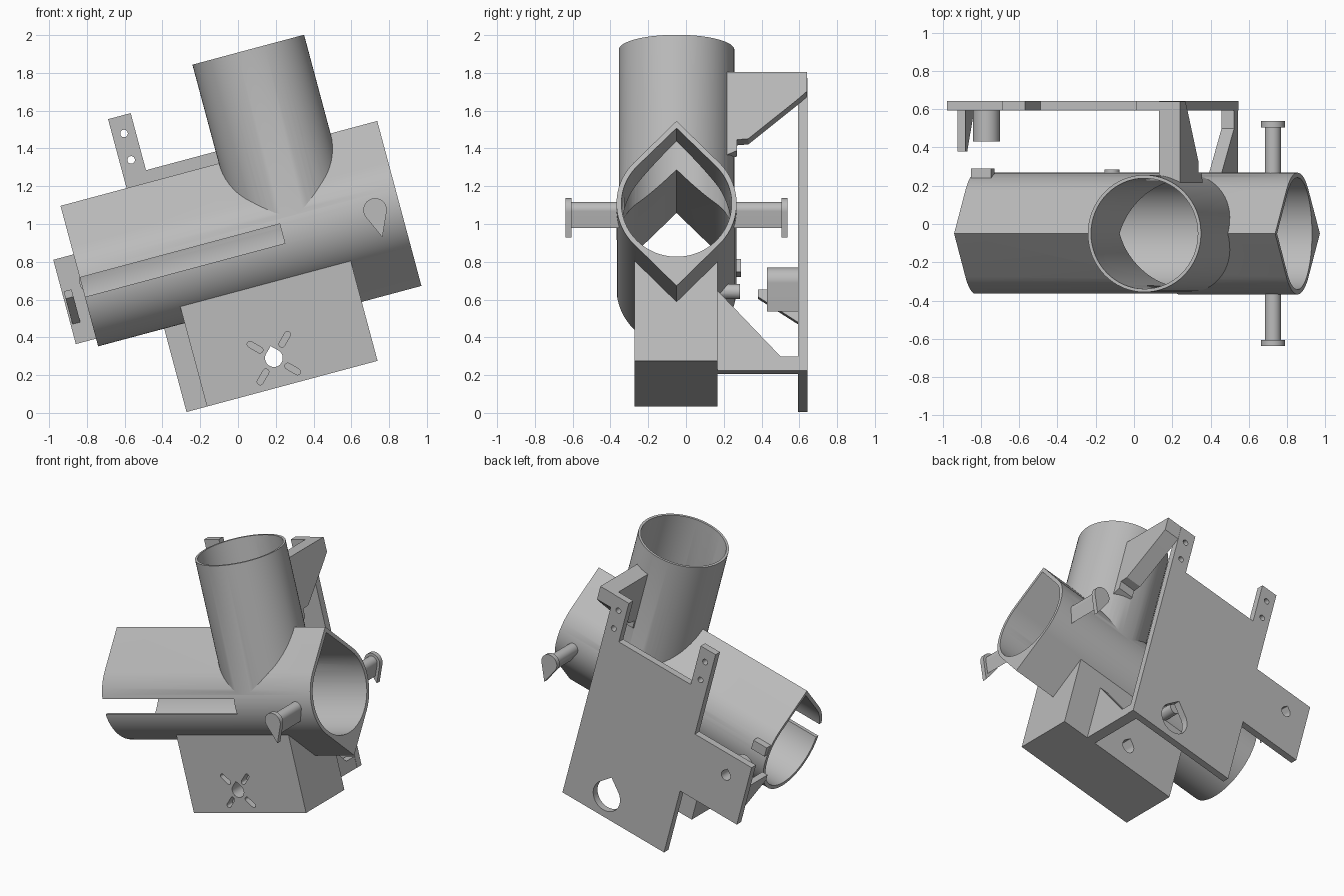
import bpy, bmesh, math
from mathutils import Matrix

cube = bpy.data.objects.get("Cube")
if cube:
    bpy.data.objects.remove(cube)

TILT = Matrix.Rotation(math.radians(-15), 4, 'Y')
CY, CZ = -0.05, 0.85          # main tube axis
R, BORE = 0.318, 0.292

grey = bpy.data.materials.new("plain grey")
grey.use_nodes = True
grey.diffuse_color = (0.5, 0.5, 0.5, 1)
grey.node_tree.nodes["Principled BSDF"].inputs["Base Color"].default_value = (0.5, 0.5, 0.5, 1)


def prism(name, pts, axis, lo, hi):
    """Extrude a 2D outline along axis 0 (y,z outline), 1 (x,z) or 2 (x,y)."""
    def place(p, d):
        c = list(p)
        c.insert(axis, d)
        return c
    bm = bmesh.new()
    a = [bm.verts.new(place(p, lo)) for p in pts]
    b = [bm.verts.new(place(p, hi)) for p in pts]
    bm.faces.new(a)
    bm.faces.new(b[::-1])
    for i in range(len(pts)):
        j = (i + 1) % len(pts)
        bm.faces.new((a[i], b[i], b[j], a[j]))
    bmesh.ops.recalc_face_normals(bm, faces=bm.faces)
    me = bpy.data.meshes.new(name)
    bm.to_mesh(me)
    bm.free()
    me.materials.append(grey)
    ob = bpy.data.objects.new(name, me)
    bpy.context.collection.objects.link(ob)
    return ob


def box(name, x, y, z):
    return prism(name, [(x[0], z[0]), (x[1], z[0]), (x[1], z[1]), (x[0], z[1])], 1, *y)


def circle(cx, cy, r, n=64):
    return [(cx + r * math.cos(math.tau * i / n), cy + r * math.sin(math.tau * i / n)) for i in range(n)]


def teardrop(cx, cy, r, tip, up=True, n=64):
    """Circle drawn out to a point at distance tip above or below its centre."""
    s = 1 if up else -1
    a = math.acos(r / tip)
    arc = [a + (math.tau - 2 * a) * i / n for i in range(n + 1)]
    return [(cx, cy + s * tip)] + [(cx + r * math.sin(t), cy + s * r * math.cos(t)) for t in arc]


def combine(target, others, op):
    """Apply booleans one after another and remove the helper shapes."""
    for o in others:
        o.hide_render = True
        m = target.modifiers.new("bool", 'BOOLEAN')
        m.object, m.operation, m.solver = o, op, 'EXACT'
        dg = bpy.context.evaluated_depsgraph_get()
        me = bpy.data.meshes.new_from_object(target.evaluated_get(dg))
        target.modifiers.clear()
        target.data = me
        bpy.data.objects.remove(o)


def slot_outline(cx, cy, angle, start, end, w):
    """Round-ended slot running radially away from a centre."""
    out = []
    for d, turn in ((end, -90), (start, 90)):
        for i in range(9):
            t = math.radians(turn + i * 22.5)
            x, y = d + w * math.cos(t), w * math.sin(t)
            out.append((cx + x * math.cos(angle) - y * math.sin(angle),
                        cy + x * math.sin(angle) + y * math.cos(angle)))
    return out


# Body: long tube, upright tube, keel wedge, motor box and the two struts
body = prism("tube_body", teardrop(CY, CZ, R, 0.452), 0, -0.624, 1.112)
keel = prism("keel", teardrop(CY, CZ, R - 0.0005, 0.452, False), 0, -0.14, 1.112)
upright = prism("upright", circle(0.55, CY, 0.306), 2, CZ, 1.843)
motor_box = box("motor_box", (-0.15, 0.785), (-0.272, 0.168), (0.075, 0.68))
upper_strut = prism("upper_strut", [(0.2, 1.68), (0.64, 1.68), (0.64, 1.575), (0.59, 1.53),
                                    (0.33, 1.315), (0.27, 1.31), (0.27, 1.25), (0.2, 1.22)],
                    0, 0.584, 0.70)
lower_strut = prism("lower_strut", [(0.1, 0.075), (0.6, 0.075), (0.6, 0.154),
                                    (0.5, 0.154), (0.165, 0.516), (0.1, 0.58)], 0, 0.515, 0.583)
end_lug = box("end_lug", (-0.62, -0.51), (0.18, 0.29), (0.91, 0.98))
stud = prism("stud", circle(0.055, 0.65, 0.04, 24), 1, 0.16, 0.285)
combine(body, [keel, upright, motor_box, upper_strut, lower_strut, end_lug, stud], 'UNION')

# Bores, side slot and motor mounting holes
HX, HZ = 0.2585, 0.231
cuts = [prism("bore", teardrop(CY, CZ, BORE, 0.413), 0, -0.8, 1.3),
        prism("upright_bore", circle(0.55, CY, 0.289), 2, CZ + 0.02, 2.0),
        box("side_slot", (-0.8, 0.472), (-0.6, CY), (0.803, 0.909)),
        prism("shaft_hole", teardrop(HX, HZ, 0.047, 0.066), 1, -0.5, 0.4)]
for k in range(4):
    ang = math.radians(45 + 90 * k)
    cuts.append(prism("screw_slot", slot_outline(HX, HZ, ang, 0.085, 0.145, 0.016), 1, -0.4, -0.21))
combine(body, cuts, 'DIFFERENCE')

# Back plate with side arm and two drilled tabs
L, RT, TAB = -0.262, 0.585, 0.124
plate = prism("back_plate", [(L, 0.075), (RT, 0.075), (RT, 1.68), (RT - TAB, 1.68),
                             (RT - TAB, 1.367), (L + TAB, 1.367), (L + TAB, 1.68), (L, 1.68),
                             (L, 1.036), (-0.735, 1.036), (-0.735, 0.574), (L, 0.574)],
              1, 0.592, 0.642)
# Teardrop boss on the arm
boss = prism("arm_boss", teardrop(-0.563, 0.875, 0.07, 0.168, False), 1, 0.43, 0.6)
# Tapered rib at the end of the arm
rib = prism("arm_rib", [(0.6, 0.86), (0.38, 0.86), (0.38, 0.82), (0.6, 0.675)], 0, -0.725, -0.682)
combine(plate, [boss, rib], 'UNION')
holes = [prism("arm_hole", teardrop(-0.563, 0.875, 0.036, 0.05), 1, 0.3, 0.8),
         prism("access_hole", teardrop(HX, HZ, 0.108, 0.152), 1, 0.5, 0.8)]
for x in (L + TAB / 2, RT - TAB / 2):
    for z in (1.44, 1.585):
        holes.append(prism("tab_hole", circle(x, z, 0.02, 24), 1, 0.5, 0.8))
combine(plate, holes, 'DIFFERENCE')

# Side pins with teardrop end flanges
parts = [body, plate]
for name, inner, neck, outer in (("front_pin", -0.355, -0.605, -0.638), ("back_pin", 0.255, 0.505, 0.538)):
    pin = prism(name, teardrop(0.979, CZ, 0.042, 0.1, False), 1, min(inner, neck), max(inner, neck))
    flange = prism(name + "_flange", teardrop(0.979, CZ, 0.062, 0.15, False), 1,
                   min(neck, outer), max(neck, outer))
    parts += [pin, flange]

# Tilt everything and shade the curved walls smooth
bpy.ops.object.select_all(action='DESELECT')
for o in parts:
    o.data.transform(TILT)
    o.select_set(True)
bpy.context.view_layer.objects.active = body
bpy.ops.object.shade_smooth_by_angle(angle=math.radians(25))
